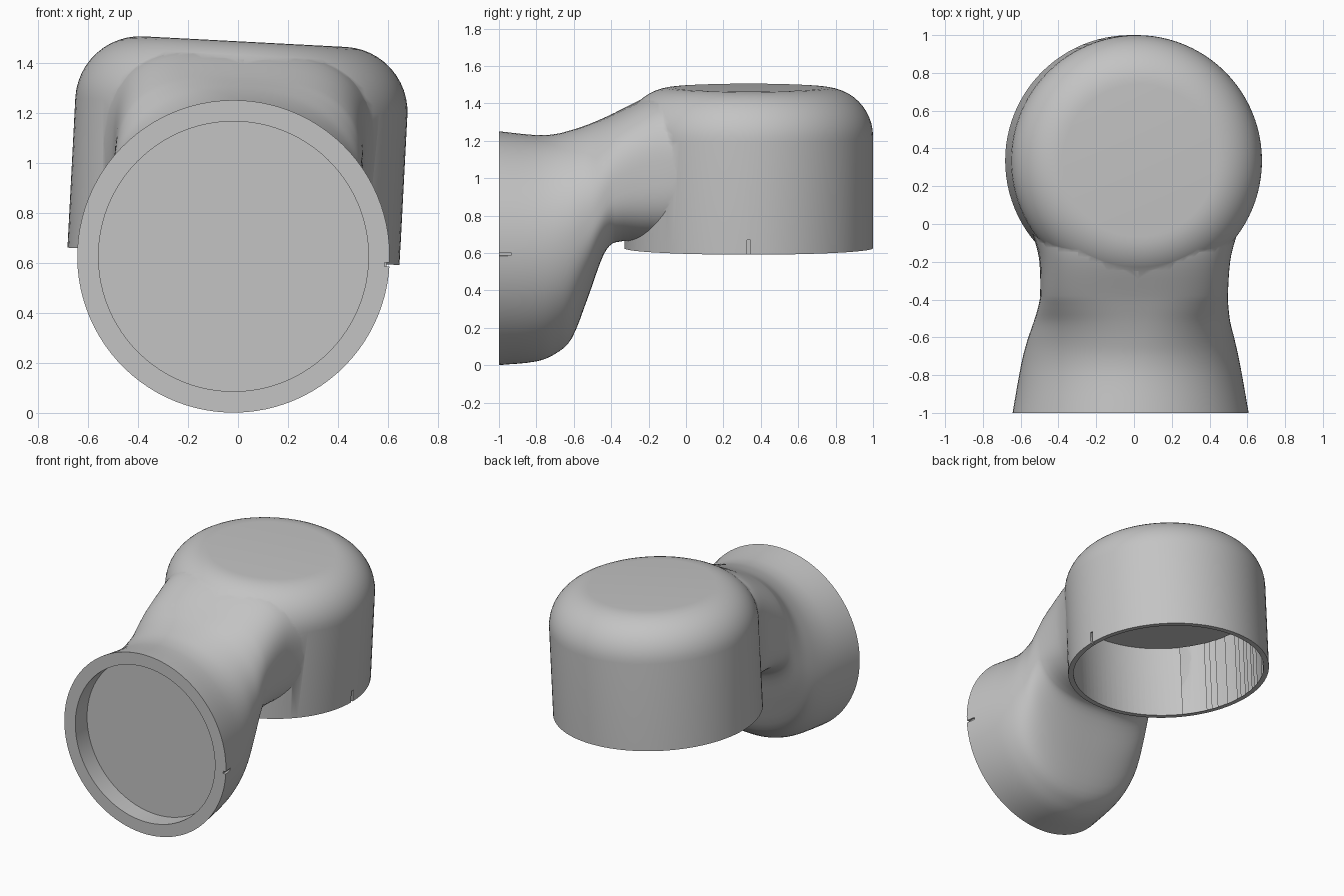
import bpy, bmesh, math
from mathutils import Matrix, Vector

if "Cube" in bpy.data.objects:
    bpy.data.objects.remove(bpy.data.objects["Cube"])

grey = bpy.data.materials.new("plain grey")
grey.use_nodes = True
colour = (0.55, 0.55, 0.55, 1)
grey.diffuse_color = colour
grey.node_tree.nodes["Principled BSDF"].inputs["Base Color"].default_value = colour


def make_object(name, bm):
    bmesh.ops.recalc_face_normals(bm, faces=bm.faces)
    mesh = bpy.data.meshes.new(name)
    bm.to_mesh(mesh)
    bm.free()
    mesh.materials.append(grey)
    obj = bpy.data.objects.new(name, mesh)
    bpy.context.collection.objects.link(obj)
    return obj


def cylinder(name, radius, depth, matrix, segments=96):
    bm = bmesh.new()
    bmesh.ops.create_cone(bm, cap_ends=True, segments=segments, radius1=radius,
                          radius2=radius, depth=depth, matrix=matrix)
    return make_object(name, bm)


def box(name, centre, size):
    bm = bmesh.new()
    bmesh.ops.create_cube(bm, size=1, matrix=Matrix.Translation(centre) @ Matrix.Diagonal((*size, 1)))
    return make_object(name, bm)


def boolean(target, tool, operation):
    mod = target.modifiers.new(operation, 'BOOLEAN')
    mod.operation, mod.solver, mod.object = operation, 'EXACT', tool
    bpy.context.view_layer.objects.active = target
    bpy.ops.object.modifier_apply(modifier=mod.name)
    bpy.data.objects.remove(tool)


def smooth_mix(rows, i, t):
    """Catmull-Rom blend between station i and the next, with uneven spacing."""
    a, b = rows[i], rows[i + 1]
    before, after = rows[max(i - 1, 0)], rows[min(i + 2, len(rows) - 1)]
    span = b[0] - a[0]
    out = [a[0] + span * t]
    for p, q, r, s in list(zip(before, a, b, after))[1:]:
        m0 = (r - p) / (b[0] - before[0]) * span
        m1 = (s - q) / (after[0] - a[0]) * span
        out.append((2*t**3 - 3*t**2 + 1) * q + (t**3 - 2*t**2 + t) * m0
                   + (3*t**2 - 2*t**3) * r + (t**3 - t**2) * m1)
    return out


# Flared neck: y, half width, widest height, top, bottom, squareness
STATIONS = [
    (-1, .625, 0, .625, -.625, 2),
    (-.8, .59, 0, .605, -.605, 2),
    (-.7, .57, .01, .61, -.565, 2.05),
    (-.61, .547, .05, .632, -.48, 2.15),
    (-.52, .52, .13, .662, -.25, 2.35),
    (-.44, .503, .26, .695, -.03, 2.6),
    (-.38, .496, .34, .722, .035, 2.8),
    (-.2, .503, .42, .81, .04, 3),
    (-.1, .525, .43, .835, .045, 3),
    (0, .56, .43, .83, .08, 3),
    (.1, .59, .43, .8, .12, 3),
]
SIDES, STEPS = 96, 4


def ring(bm, y, width, mid, top, bottom, power):
    verts = []
    for k in range(SIDES):
        a = math.tau * k / SIDES
        c, s = math.cos(a), math.sin(a)
        x = math.copysign(abs(c) ** (2 / power), c) * width
        z = math.copysign(abs(s) ** (2 / power), s) * (top - mid if s > 0 else mid - bottom)
        verts.append(bm.verts.new((x, y, mid + z)))
    return verts


bm = bmesh.new()
rows = [smooth_mix(STATIONS, i, j / STEPS) for i in range(len(STATIONS) - 1) for j in range(STEPS)]
rings = [ring(bm, *row) for row in rows + [STATIONS[-1]]]
for lower, upper in zip(rings, rings[1:]):
    for k in range(SIDES):
        n = (k + 1) % SIDES
        bm.faces.new((lower[k], lower[n], upper[n], upper[k]))
bm.faces.new(rings[0])
bm.faces.new(rings[-1])
neck = make_object("flared_neck", bm)

# Round cap with a filleted top
RADIUS, FILLET, HEIGHT, CAP_Y = .665, .26, .86, .335
profile = [(0, 0), (RADIUS, 0)]
for k in range(13):
    a = math.pi / 2 * k / 12
    profile.append((RADIUS - FILLET + FILLET * math.cos(a), HEIGHT - FILLET + FILLET * math.sin(a)))
profile.append((0, HEIGHT))
bm = bmesh.new()
points = [bm.verts.new((r, CAP_Y, z)) for r, z in profile]
edges = [bm.edges.new(pair) for pair in zip(points, points[1:])]
bmesh.ops.spin(bm, geom=points + edges, cent=(0, CAP_Y, 0), axis=(0, 0, 1),
               angle=math.tau, steps=96, use_merge=False)
bmesh.ops.remove_doubles(bm, verts=bm.verts, dist=.0005)
elbow = make_object("elbow_housing", bm)
boolean(elbow, neck, 'UNION')

# Hollow under the cap and shallow recess in the front flange
boolean(elbow, cylinder("cap_hollow", .63, .7, Matrix.Translation((0, CAP_Y, .15))), 'DIFFERENCE')
facing = Matrix.Translation((0, -1, 0)) @ Matrix.Rotation(math.pi / 2, 4, 'X')
boolean(elbow, cylinder("flange_recess", .54, .26, facing), 'DIFFERENCE')

# Small alignment notches on the left side
boolean(elbow, box("cap_notch", (RADIUS, CAP_Y, .03), (.03, .02, .1)), 'DIFFERENCE')
boolean(elbow, box("flange_notch", (.62, -.98, 0), (.03, .09, .016)), 'DIFFERENCE')

# Slight lean of the whole piece
elbow.data.transform(Matrix.Translation((-.018, 0, .626)) @ Matrix.Rotation(math.radians(3), 4, 'Y'))

bpy.ops.object.select_all(action='DESELECT')
elbow.select_set(True)
bpy.context.view_layer.objects.active = elbow
bpy.ops.object.shade_smooth_by_angle(angle=math.radians(35))
